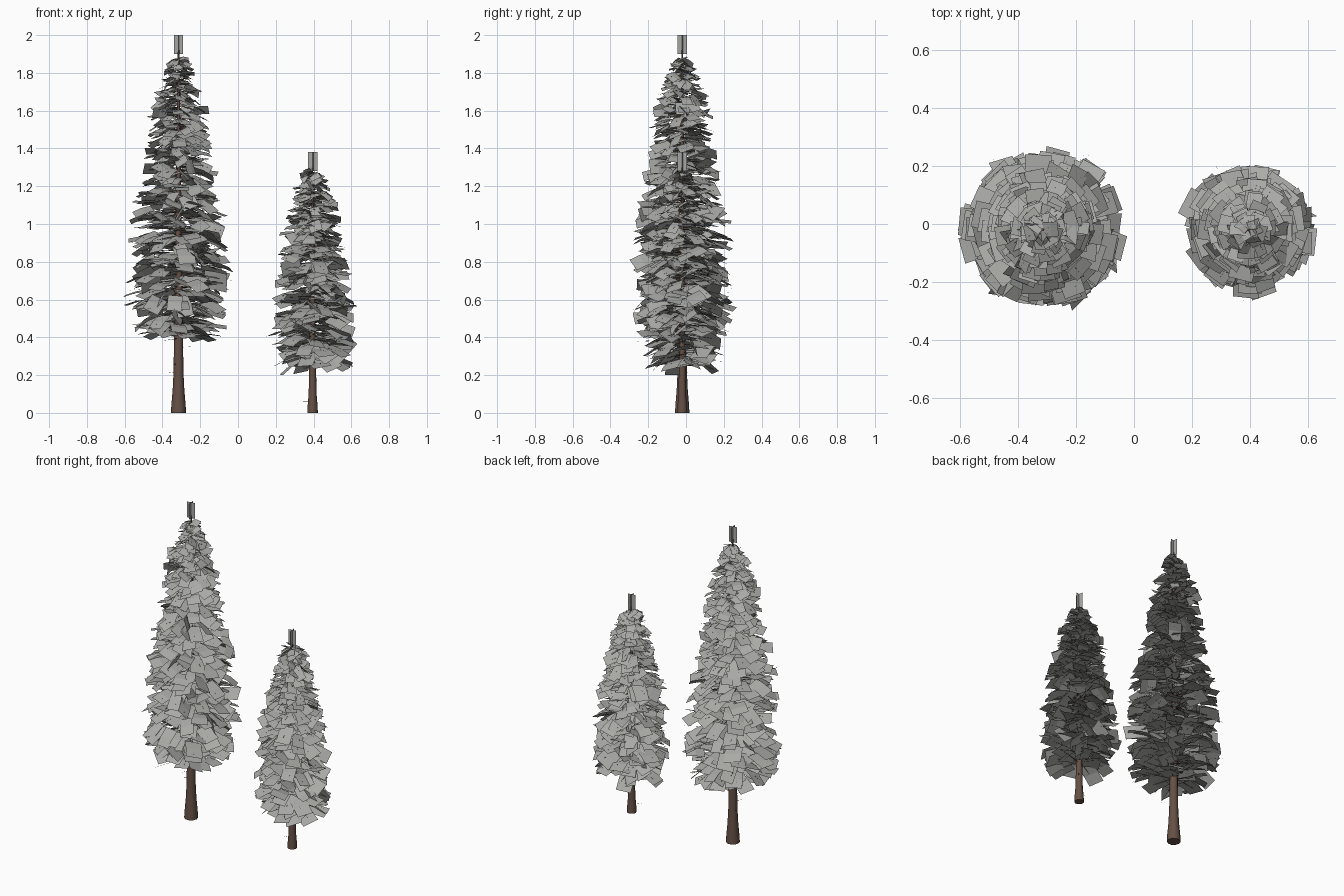
import bpy, bmesh, math, random
from mathutils import Vector, Matrix

if "Cube" in bpy.data.objects:
    bpy.data.objects.remove(bpy.data.objects["Cube"])

random.seed(7)


def material(name, rgb):
    m = bpy.data.materials.new(name)
    m.diffuse_color = (*rgb, 1)
    m.use_nodes = True
    m.node_tree.nodes["Principled BSDF"].inputs["Base Color"].default_value = m.diffuse_color
    return m


NEEDLES = material("needle_grey", (0.40, 0.40, 0.385))
BARK = material("bark_brown", (0.13, 0.08, 0.06))


def finish(bm, name, mat, smooth=False):
    me = bpy.data.meshes.new(name)
    bm.to_mesh(me)
    bm.free()
    me.materials.append(mat)
    ob = bpy.data.objects.new(name, me)
    bpy.context.collection.objects.link(ob)
    if smooth:
        bpy.context.view_layer.objects.active = ob
        ob.select_set(True)
        bpy.ops.object.shade_smooth_by_angle(angle=math.radians(50))
        ob.select_set(False)
    return ob


def lerp_profile(profile, z):
    for (z0, r0), (z1, r1) in zip(profile, profile[1:]):
        if z <= z1:
            return r0 + (r1 - r0) * max(0, z - z0) / (z1 - z0)
    return profile[-1][1]


def trunk(name, base, profile, sides=10):
    bm = bmesh.new()
    rings = [[bm.verts.new((base[0] + r * math.cos(i * math.tau / sides),
                            base[1] + r * math.sin(i * math.tau / sides), z))
              for i in range(sides)] for z, r in profile]
    for a, b in zip(rings, rings[1:]):
        for i in range(sides):
            j = (i + 1) % sides
            bm.faces.new((a[i], a[j], b[j], b[i]))
    bm.faces.new(rings[0][::-1])
    bm.faces.new(rings[-1])
    finish(bm, name, BARK, True)


def twig(bm, start, end, r):
    """Thin three-sided spike."""
    d = (end - start).normalized()
    side = d.cross(Vector((0, 0, 1))).normalized()
    up = side.cross(d)
    ring = [bm.verts.new(start + r * (side * math.cos(a) + up * math.sin(a)))
            for a in (0, math.tau / 3, 2 * math.tau / 3)]
    tip = bm.verts.new(end)
    for i in range(3):
        bm.faces.new((ring[i], ring[(i + 1) % 3], tip))


def spray(bm, root, az, r_in, length, width, droop, roll, yaw):
    """Needle card pointing outward from the trunk, slightly bent."""
    mat = (Matrix.Translation(root) @ Matrix.Rotation(az, 4, 'Z')
           @ Matrix.Translation((r_in, 0, 0)) @ Matrix.Rotation(yaw, 4, 'Z')
           @ Matrix.Rotation(droop, 4, 'Y') @ Matrix.Rotation(roll, 4, 'X'))
    rows = [[bm.verts.new(mat @ Vector((length * t, s * width / 2, h)))
             for s in (-1, 1)] for t, h in ((0, 0), (0.5, 0.006), (1, 0))]
    for a, b in zip(rows, rows[1:]):
        bm.faces.new((a[0], b[0], b[1], a[1]))


def conifer(tag, x, y, height, crown, trunk_profile, count, dead):
    z0, z1 = crown[0][0], crown[-1][0]
    trunk(tag + "_trunk", (x, y), trunk_profile)
    leaves, twigs = bmesh.new(), bmesh.new()
    for i in range(count):
        t = (i + random.random()) / count
        z = z0 + (z1 - z0) * t
        az = i * 2.39996 + random.uniform(-0.3, 0.3)
        reach = lerp_profile(crown, z) * random.uniform(0.80, 1.06)
        size = 0.105 - 0.05 * t ** 2
        length = min(reach, size * random.uniform(1.05, 1.4))
        droop = math.radians(random.gauss(14, 13))
        root = Vector((x, y, z + 0.03 * (1 - t)))
        spray(leaves, root, az, reach - length * 0.97, length,
              size * random.uniform(0.75, 1.0), droop,
              math.radians(random.gauss(0, 22)), random.uniform(-0.25, 0.25))
        # inner card on the longer branches
        if reach > 0.12 and i % 2:
            spray(leaves, root, az + random.uniform(-0.5, 0.5), 0.015,
                  reach * 0.6, size * 0.85, droop * 0.7,
                  math.radians(random.gauss(0, 20)), 0)
        out = Vector((math.cos(az), math.sin(az), -math.tan(droop) * 0.3))
        twig(twigs, root, root + out * reach * 0.95, 0.0022)
    # bare twigs poking out of and below the crown
    for k in range(dead):
        z = z0 - 0.17 + 0.55 * k / dead
        az = random.uniform(0, math.tau)
        r = 0.07 if z < z0 else lerp_profile(crown, z) * 1.12
        out = Vector((math.cos(az), math.sin(az), random.uniform(-0.1, 0.1)))
        twig(twigs, Vector((x, y, z)), Vector((x, y, z)) + out * r, 0.002)
    # crossed upright cards forming the leader
    for a in (0.15, 0.15 + math.pi / 2):
        d = Vector((math.cos(a), math.sin(a), 0)) * 0.025
        c = Vector((x, y, height - 0.1))
        up = Vector((0, 0, 0.1))
        leaves.faces.new([leaves.verts.new(p)
                          for p in (c - d, c + d, c + d + up, c - d + up)])
    finish(leaves, tag + "_needle_sprays", NEEDLES)
    finish(twigs, tag + "_twigs", BARK)


conifer("tall_tree", -0.315, -0.02, 2.0,
        [(0.38, 0.23), (0.55, 0.275), (0.8, 0.28), (1.0, 0.255), (1.2, 0.22),
         (1.4, 0.175), (1.65, 0.15), (1.78, 0.09), (1.88, 0.06)],
        [(0, 0.04), (0.04, 0.038), (0.12, 0.031), (0.22, 0.026), (0.4, 0.024),
         (1.0, 0.016), (1.92, 0.004)], 400, 12)

conifer("short_tree", 0.395, -0.02, 1.38,
        [(0.23, 0.20), (0.42, 0.235), (0.6, 0.215), (0.8, 0.19), (1.0, 0.155),
         (1.15, 0.115), (1.28, 0.055)],
        [(0, 0.028), (0.04, 0.026), (0.1, 0.021), (0.25, 0.018), (0.7, 0.012),
         (1.3, 0.003)], 290, 5)
